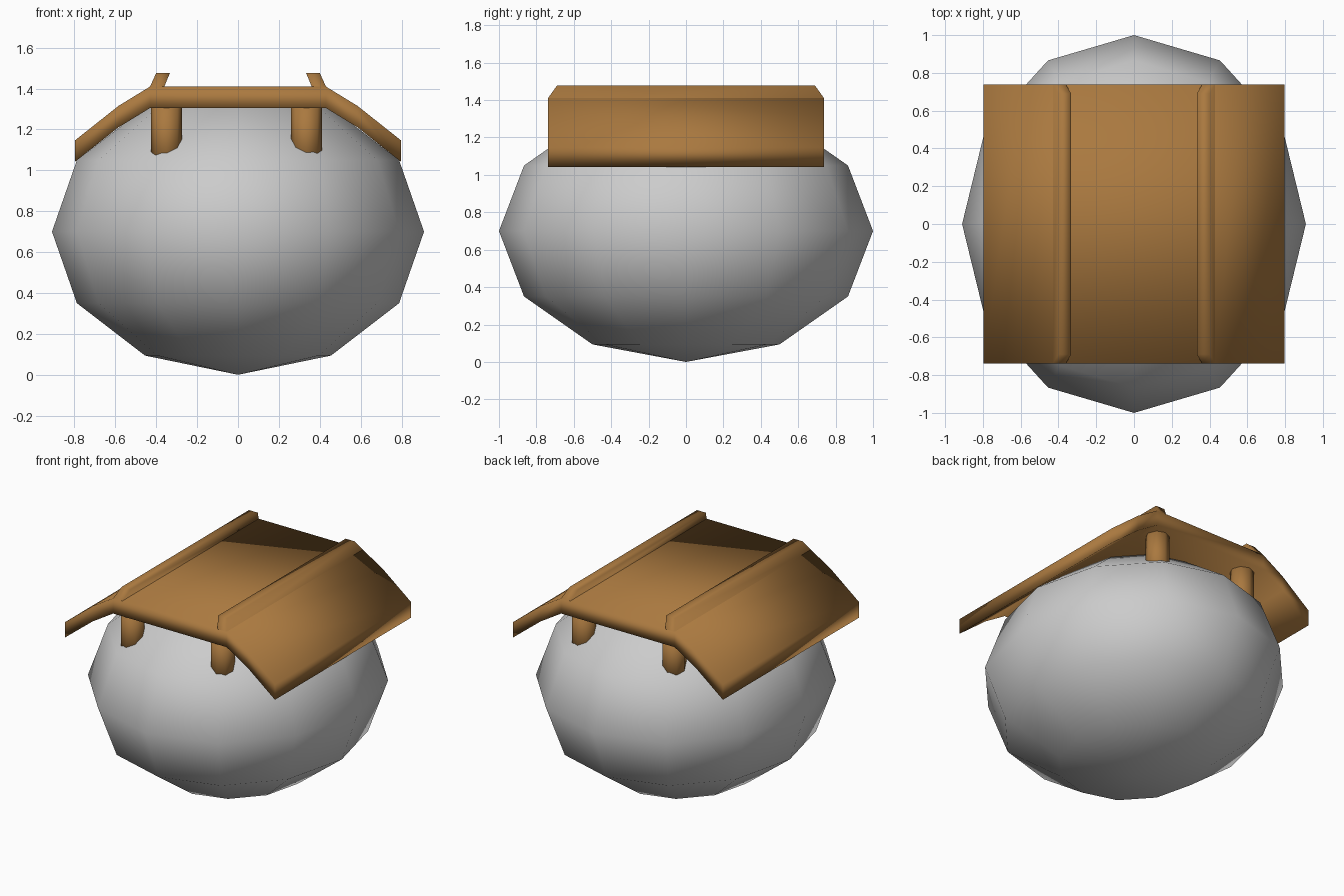
import bpy, bmesh
from mathutils import Matrix

if "Cube" in bpy.data.objects:
    bpy.data.objects.remove(bpy.data.objects["Cube"])

wood = bpy.data.materials.new("wood")
wood.diffuse_color = (0.40, 0.19, 0.05, 1)
wood.use_nodes = True
wood.node_tree.nodes["Principled BSDF"].inputs["Base Color"].default_value = wood.diffuse_color


def finish(name, bm, mat=None):
    bmesh.ops.recalc_face_normals(bm, faces=bm.faces)
    for f in bm.faces:
        f.smooth = True
    mesh = bpy.data.meshes.new(name)
    bm.to_mesh(mesh)
    bm.free()
    if mat:
        mesh.materials.append(mat)
    ob = bpy.data.objects.new(name, mesh)
    bpy.context.collection.objects.link(ob)
    return ob


# Grey boulder body: squashed low-poly sphere
bm = bmesh.new()
bmesh.ops.create_uvsphere(bm, u_segments=12, v_segments=6, radius=1)
bmesh.ops.transform(bm, verts=bm.verts,
                    matrix=Matrix.Translation((0, 0, 0.7)) @ Matrix.Diagonal((0.91, 1, 0.7, 1)))
finish("body", bm)

# Roof: bent slab extruded front to back
HALF_Y = 0.738
half = [(0.43, 1.41), (0.585, 1.315), (0.797, 1.147)]
top = [(-x, z) for x, z in reversed(half)] + half
bm = bmesh.new()
rows = []
for y in (-HALF_Y, HALF_Y):
    rows.append([[bm.verts.new((x, y, z - t)) for x, z in top] for t in (0, 0.105)])
(ft, fb), (bt, bb) = rows
n = len(top)
for i in range(n - 1):
    j = i + 1
    bm.faces.new((ft[i], ft[j], bt[j], bt[i]))
    bm.faces.new((fb[i], fb[j], bb[j], bb[i]))
    bm.faces.new((ft[i], ft[j], fb[j], fb[i]))
    bm.faces.new((bt[i], bt[j], bb[j], bb[i]))
for i in (0, n - 1):
    bm.faces.new((ft[i], bt[i], bb[i], fb[i]))
finish("roof", bm, wood)

# Ribs along the roof folds, leaning inwards with tapered ends
for side, label in ((-1, "left"), (1, "right")):
    bm = bmesh.new()
    loops = []
    for x0, x1, y, z in ((0.36, 0.43, HALF_Y, 1.41), (0.333, 0.40, 0.69, 1.477)):
        loops.append([bm.verts.new((side * x, yy, z)) for x, yy in
                      ((x0, -y), (x1, -y), (x1, y), (x0, y))])
    lo, hi = loops
    for i in range(4):
        j = (i + 1) % 4
        bm.faces.new((lo[i], lo[j], hi[j], hi[i]))
    bm.faces.new(hi)
    finish(label + "_rib", bm, wood)

# Posts between body and roof
for x, xl in ((-0.35, "left"), (0.335, "right")):
    for y, yl in ((-0.64, "front"), (0.625, "back")):
        bm = bmesh.new()
        bmesh.ops.create_cone(bm, cap_ends=True, segments=8, radius1=0.075, radius2=0.075,
                              depth=0.33, matrix=Matrix.Translation((x, y, 1.165)))
        finish(f"{yl}_{xl}_post", bm, wood)
